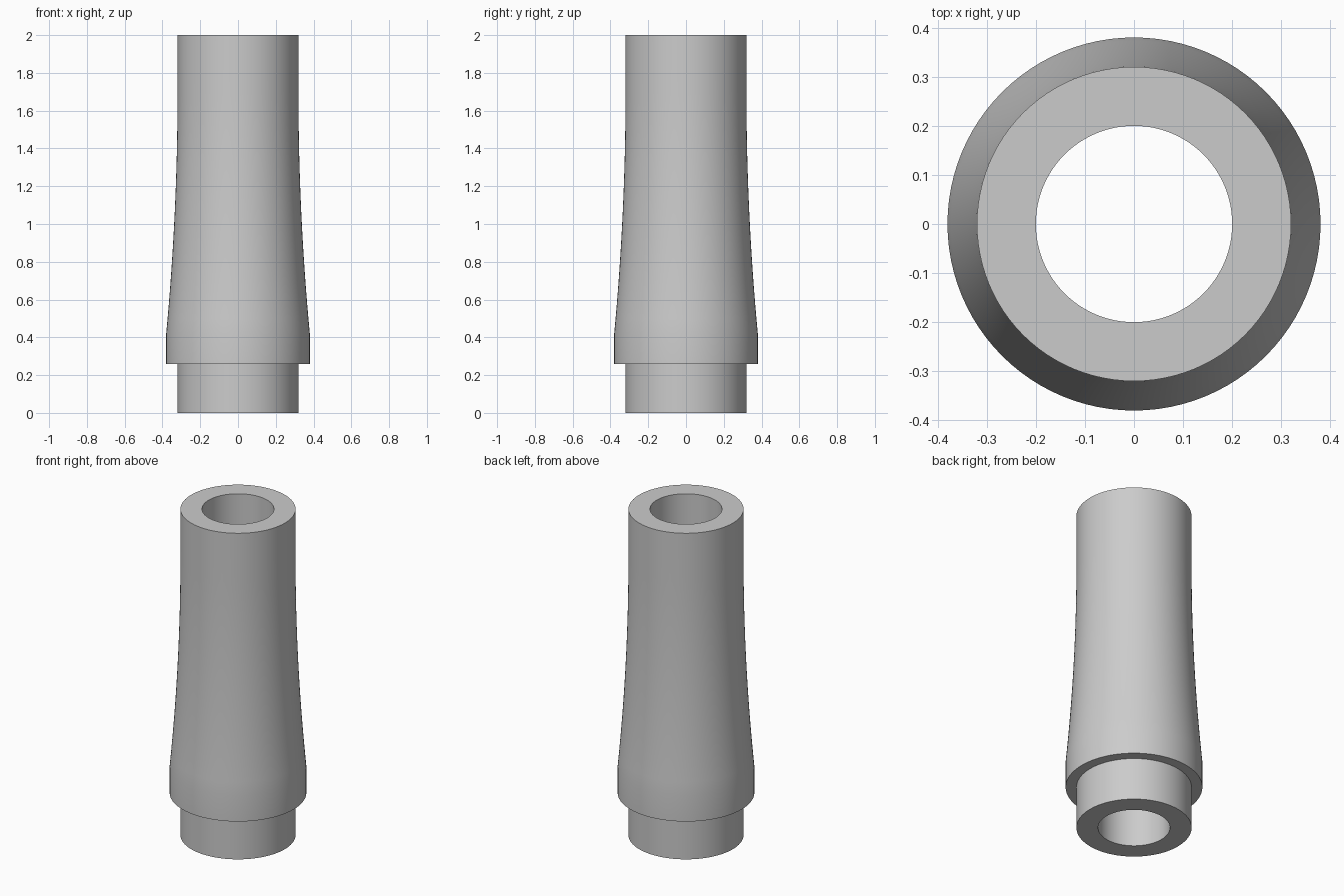
import bpy
import bmesh
import math

cube = bpy.data.objects.get("Cube")
if cube:
    bpy.data.objects.remove(cube, do_unlink=True)

SEGMENTS = 96
BORE, NECK, COLLAR = 0.2, 0.32, 0.38
COLLAR_TOP, TAPER_TOP = 0.42, 1.7


def taper(steps=16):
    """Concave flare from the collar up to the straight barrel."""
    points = []
    for i in range(steps + 1):
        t = i / steps
        z = COLLAR_TOP + (TAPER_TOP - COLLAR_TOP) * t
        points.append((NECK + (COLLAR - NECK) * (1 - t) ** 2, z))
    return points


def lathe(name, profile, material):
    """Revolve a closed (radius, height) profile around z."""
    bm = bmesh.new()
    rings = []
    for r, z in profile:
        rings.append([bm.verts.new((r * math.cos(a), r * math.sin(a), z))
                      for a in (math.tau * i / SEGMENTS for i in range(SEGMENTS))])
    for k, low in enumerate(rings):
        high = rings[(k + 1) % len(rings)]
        for i in range(SEGMENTS):
            j = (i + 1) % SEGMENTS
            bm.faces.new((low[i], low[j], high[j], high[i]))
    bmesh.ops.recalc_face_normals(bm, faces=bm.faces)
    mesh = bpy.data.meshes.new(name)
    bm.to_mesh(mesh)
    bm.free()
    mesh.materials.append(material)
    obj = bpy.data.objects.new(name, mesh)
    bpy.context.collection.objects.link(obj)
    return obj


# Plain grey finish
grey = bpy.data.materials.new("light_grey")
grey.use_nodes = True
colour = (0.6, 0.6, 0.6, 1)
grey.diffuse_color = colour
grey.node_tree.nodes["Principled BSDF"].inputs["Base Color"].default_value = colour

# Hollow sleeve: bottom spigot, stepped collar, flared body, straight top, bore
profile = [(BORE, 0), (NECK, 0), (NECK, 0.26), (COLLAR, 0.26)]
profile += taper() + [(NECK, 2), (BORE, 2)]
sleeve = lathe("tapered_sleeve", profile, grey)

# Smooth walls, crisp rims
bpy.ops.object.select_all(action="DESELECT")
sleeve.select_set(True)
bpy.context.view_layer.objects.active = sleeve
bpy.ops.object.shade_smooth_by_angle(angle=math.radians(30))
